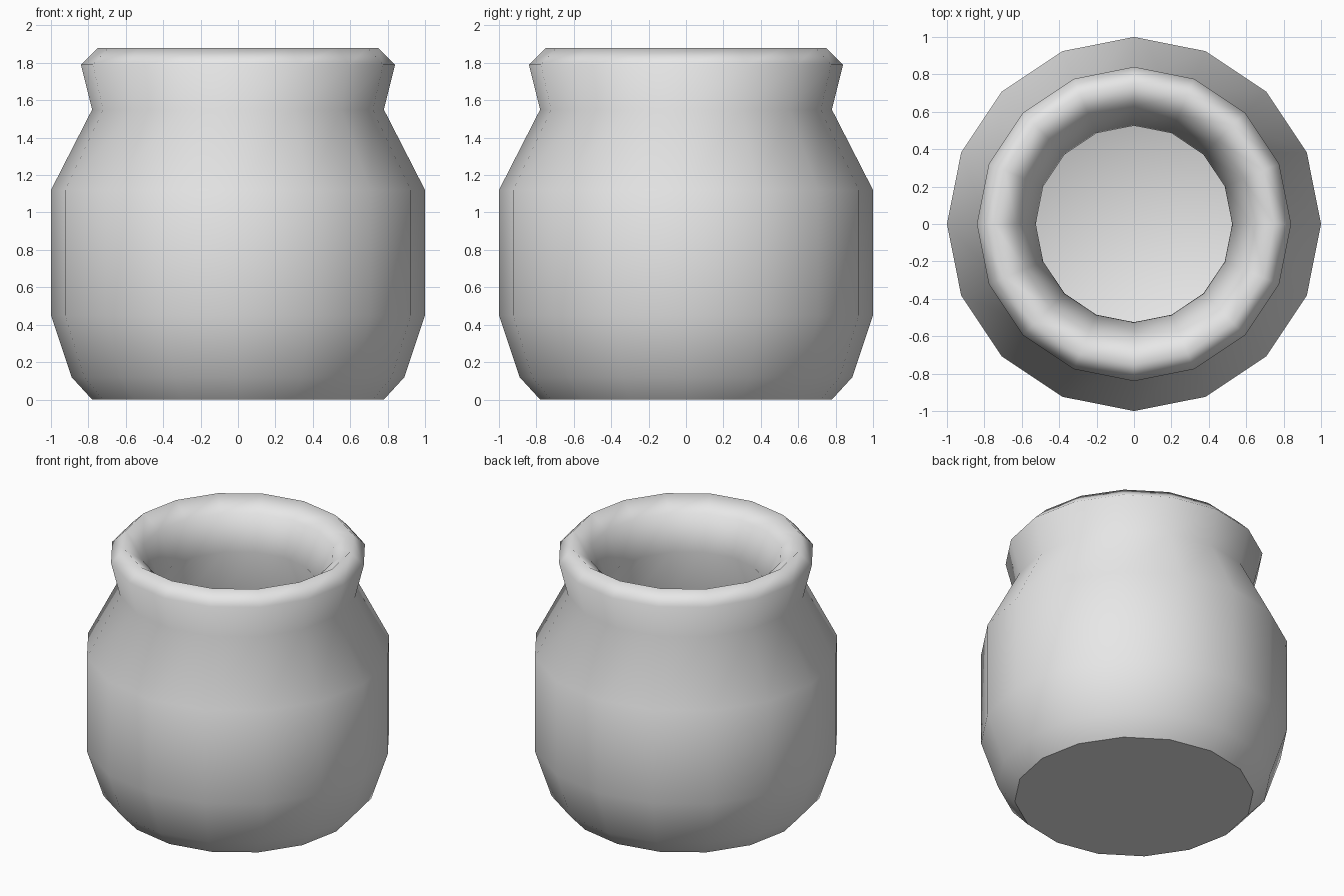
import bpy
import bmesh
from math import cos, sin, tau

if "Cube" in bpy.data.objects:
    bpy.data.objects.remove(bpy.data.objects["Cube"], do_unlink=True)

SIDES = 16

# Wall profile as (radius, height): up the outside, over the rim, down the inside
OUTSIDE = [(0.78, 0), (0.89, 0.12), (1, 0.45), (1, 1.12), (0.78, 1.55), (0.84, 1.79)]
RIM = [(0.75, 1.88), (0.63, 1.79)]
INSIDE = [(0.525, 1.56), (0.75, 1.12), (0.75, 0.45), (0.65, 0.3), (0.53, 0.22)]


def make_material(name, colour):
    mat = bpy.data.materials.new(name)
    mat.use_nodes = True
    mat.diffuse_color = colour
    bsdf = next(n for n in mat.node_tree.nodes if n.type == 'BSDF_PRINCIPLED')
    bsdf.inputs["Base Color"].default_value = colour
    return mat


def add_ring(bm, radius, height):
    angles = [tau * i / SIDES for i in range(SIDES)]
    return [bm.verts.new((radius * cos(a), radius * sin(a), height)) for a in angles]


bm = bmesh.new()
rings = [add_ring(bm, r, z) for r, z in OUTSIDE + RIM + INSIDE]

# Outer wall, rolled rim and inner wall
for low, high in zip(rings, rings[1:]):
    for i in range(SIDES):
        j = (i + 1) % SIDES
        bm.faces.new((low[i], low[j], high[j], high[i]))

# Inner floor as a fan
centre = bm.verts.new((0, 0, INSIDE[-1][1]))
for i in range(SIDES):
    bm.faces.new((rings[-1][i], rings[-1][(i + 1) % SIDES], centre))

# Smooth walls, flat underside with a crisp edge
for face in bm.faces:
    face.smooth = True
base = bm.faces.new(list(reversed(rings[0])))
base.smooth = False
for edge in base.edges:
    edge.smooth = False
bmesh.ops.recalc_face_normals(bm, faces=bm.faces)

mesh = bpy.data.meshes.new("pot")
bm.to_mesh(mesh)
bm.free()
mesh.materials.append(make_material("pale grey", (0.8, 0.8, 0.8, 1)))
pot = bpy.data.objects.new("pot", mesh)
bpy.context.collection.objects.link(pot)
